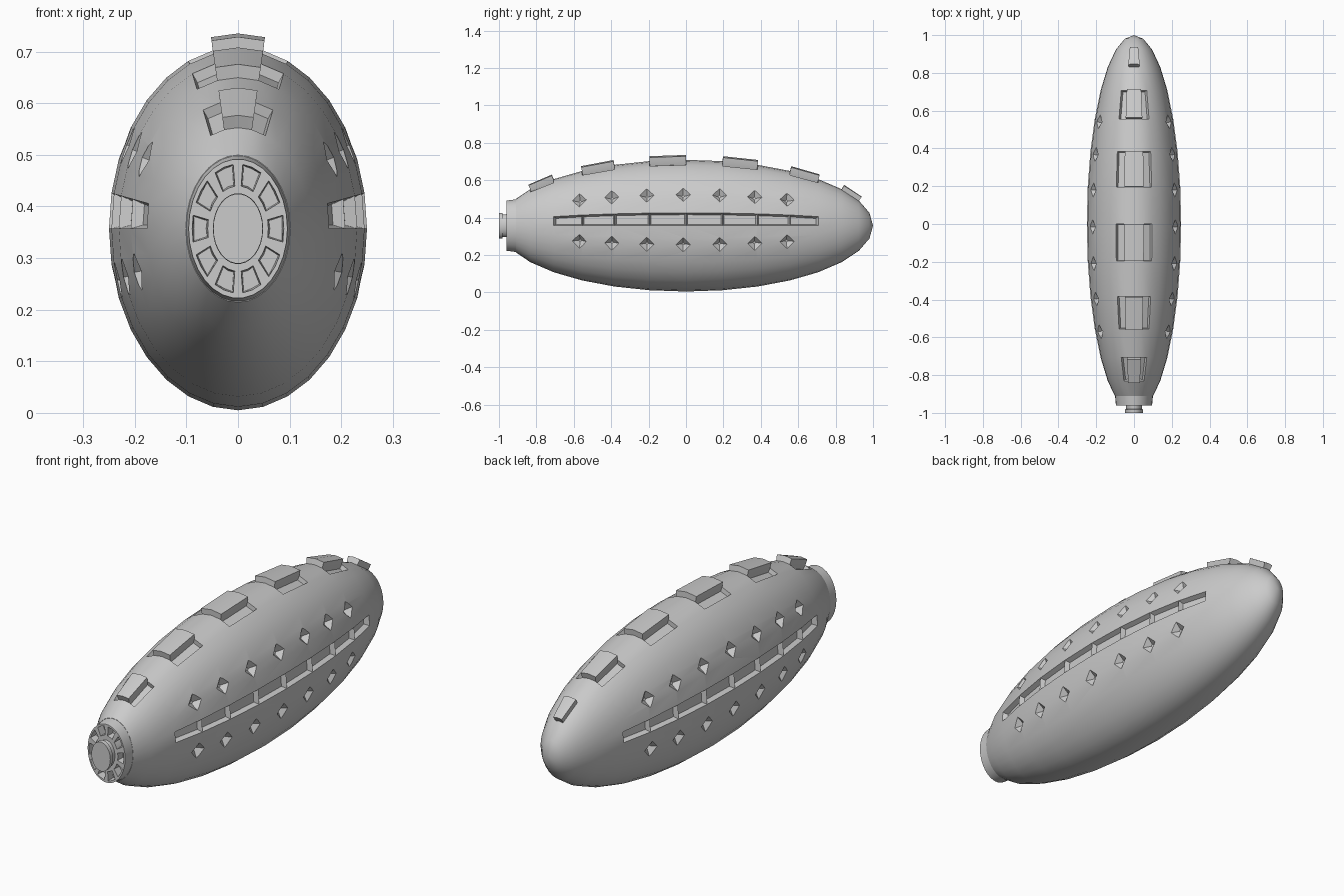
import bpy, bmesh
from math import sin, cos, pi, radians
from mathutils import Matrix, Vector

if "Cube" in bpy.data.objects:
    bpy.data.objects.remove(bpy.data.objects["Cube"])

A, B, ZC = 0.25, 0.352, 0.357     # ellipse half width, half height, centre height
SEG, STEP = 32, radians(11.25)


def lathe(bm, profile, n, shift=0.0):
    """Elliptical rings along y from (y, r) pairs; returns faces[ring][segment]."""
    rings = []
    for y, r in profile:
        if r == 0:
            rings.append([bm.verts.new((0, y, ZC))] * n)
        else:
            rings.append([bm.verts.new((A * r * sin(2 * pi * (k + shift) / n), y,
                                        ZC + B * r * cos(2 * pi * (k + shift) / n)))
                          for k in range(n)])
    faces = []
    for p, q in zip(rings, rings[1:]):
        row = []
        for k in range(n):
            m = (k + 1) % n
            row.append(bm.faces.new(dict.fromkeys((p[k], p[m], q[m], q[k]))))
        faces.append(row)
    if profile[-1][1] > 0:
        bm.faces.new(rings[-1])
    if profile[0][1] > 0:
        bm.faces.new(rings[0])
    bmesh.ops.recalc_face_normals(bm, faces=bm.faces[:])
    return faces


def to_object(bm, name):
    mesh = bpy.data.meshes.new(name)
    bm.normal_update()
    bm.to_mesh(mesh)
    bm.free()
    obj = bpy.data.objects.new(name, mesh)
    bpy.context.collection.objects.link(obj)
    return obj


def smooth(obj):
    bpy.ops.object.select_all(action='DESELECT')
    obj.select_set(True)
    bpy.context.view_layer.objects.active = obj
    bpy.ops.object.shade_smooth_by_angle(angle=radians(30))


# Hull: long ellipsoid, cut flat at the front
bm = bmesh.new()
profile = [(1.0, 0)] + [(cos(j * STEP), sin(j * STEP)) for j in range(1, 14)]
profile.append((-0.91, 0.405))
hull_faces = lathe(bm, profile, SEG)

# Raised spine plates with sunken slots beside them
for j in range(2, 13, 2):
    bmesh.ops.inset_region(bm, faces=[hull_faces[j][0], hull_faces[j][31]],
                           thickness=0.0, depth=0.026, use_even_offset=True)
slots = [hull_faces[j][k] for j in range(4, 13, 2) for k in (1, 30)]
bmesh.ops.inset_individual(bm, faces=slots, thickness=0.003, depth=-0.02)

# Long row of side windows
windows = [hull_faces[j][k] for j in range(4, 12) for k in (7, 24)]
bmesh.ops.inset_individual(bm, faces=windows, thickness=0.012, depth=-0.022)
hull = to_object(bm, "hull")

# Diamond dents above and below the windows
bm = bmesh.new()
for side in (-1, 1):
    for ang in (5.5 * STEP, 9.5 * STEP):
        for j in range(5, 12):
            y = cos(j * STEP) - 0.015
            r = (1 - y * y) ** 0.5
            pos = Vector((side * A * r * sin(ang), y, ZC + B * r * cos(ang)))
            nor = Vector((pos.x / A**2, y, (pos.z - ZC) / B**2)).normalized()
            along = (Vector((0, 1, 0)) - nor * nor.y).normalized()
            rot = Matrix((along, nor.cross(along), nor)).transposed().to_4x4()
            bmesh.ops.create_cone(bm, cap_ends=True, segments=4, radius1=0.008,
                                  radius2=0.074, depth=0.05,
                                  matrix=Matrix.Translation(pos) @ rot)
cutter = to_object(bm, "dent_cutter")
cutter.hide_render = True
mod = hull.modifiers.new("dents", 'BOOLEAN')
mod.operation, mod.solver, mod.object = 'DIFFERENCE', 'EXACT', cutter
bpy.context.view_layer.objects.active = hull
bpy.ops.object.modifier_apply(modifier=mod.name)
bpy.data.objects.remove(cutter)
smooth(hull)

# Nose collar with ten sunken ports around a flared hub
bm = bmesh.new()
nose = lathe(bm, [(-0.90, 0.405), (-0.96, 0.383), (-0.96, 0.355), (-0.96, 0.235),
                  (-0.96, 0.175), (-0.98, 0.17), (-0.982, 0.195), (-1.0, 0.192)],
             30, shift=-0.5)
for i in range(10):
    bmesh.ops.inset_region(bm, faces=[nose[2][3 * i + 1], nose[2][3 * i + 2]],
                           thickness=0.003, depth=-0.035)
smooth(to_object(bm, "nose_ring"))
